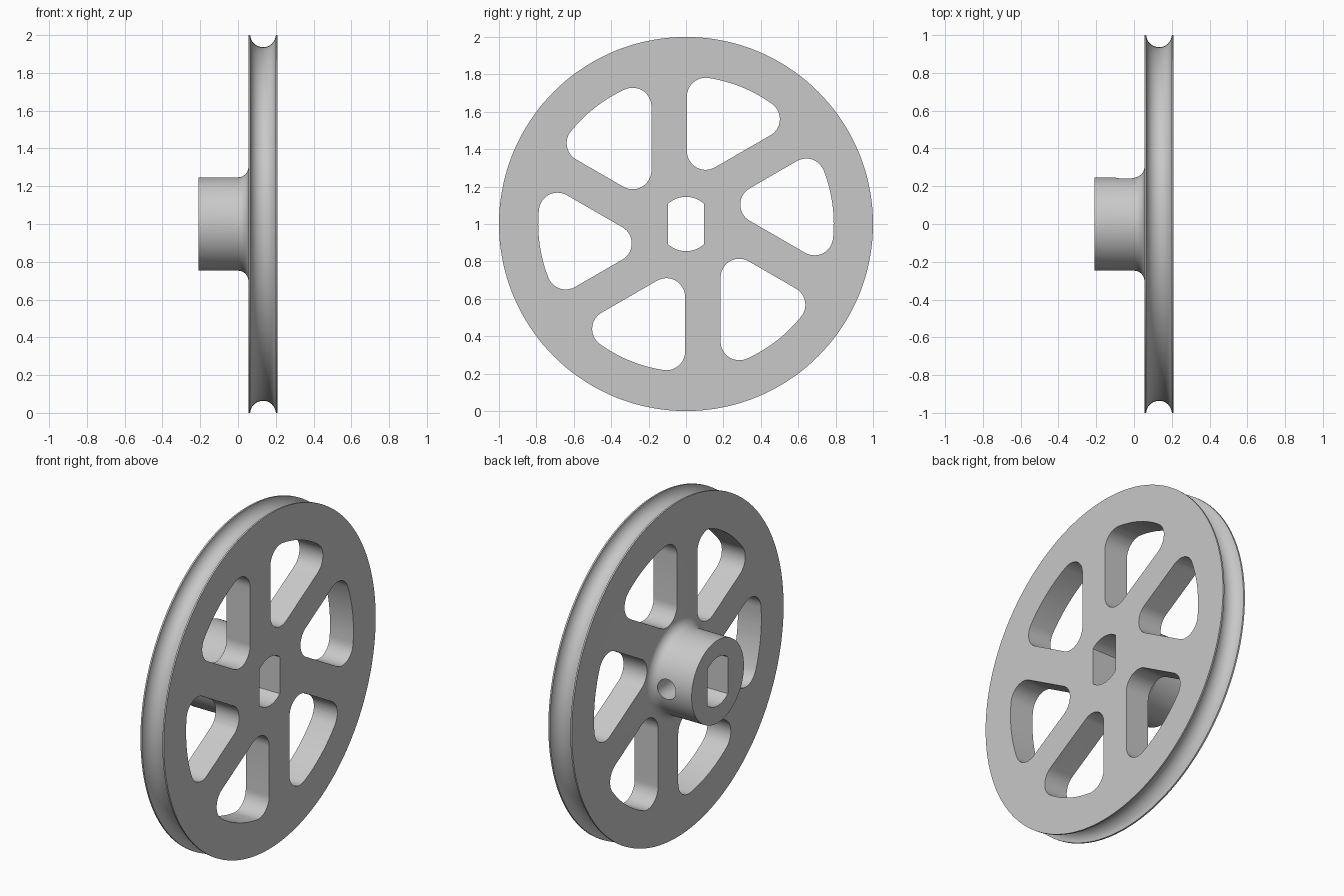
import bpy, bmesh
from math import sin, cos, atan2, hypot, pi, radians, sqrt
from mathutils import Matrix, Vector

if "Cube" in bpy.data.objects:
    bpy.data.objects.remove(bpy.data.objects["Cube"])

END = 0.21           # half of the overall width
RIM_X = 0.055        # inner face of the wheel disc
HUB_R = 0.247
FILLET = 0.055
POCKET_R = 0.79      # outer limit of the spoke openings
CORNER = 0.1

grey = bpy.data.materials.new("plain grey")
grey.use_nodes = True
color = (0.58, 0.58, 0.58, 1)
grey.diffuse_color = color
grey.node_tree.nodes["Principled BSDF"].inputs["Base Color"].default_value = color


def arc(cx, cy, r, a0, a1, n):
    """Points on an arc, angles in radians."""
    return [(cx + r * cos(a0 + (a1 - a0) * i / n),
             cy + r * sin(a0 + (a1 - a0) * i / n)) for i in range(n + 1)]


def make_object(name, bm):
    bmesh.ops.recalc_face_normals(bm, faces=bm.faces)
    mesh = bpy.data.meshes.new(name)
    bm.to_mesh(mesh)
    bm.free()
    mesh.materials.append(grey)
    obj = bpy.data.objects.new(name, mesh)
    obj.location.z = 1
    bpy.context.collection.objects.link(obj)
    return obj


def prisms(name, loops):
    """Closed y-z outlines extruded right through the wheel along x."""
    bm = bmesh.new()
    for loop in loops:
        face = bm.faces.new([bm.verts.new((-0.4, y, z)) for y, z in loop])
        new = bmesh.ops.extrude_face_region(bm, geom=[face])["geom"]
        bmesh.ops.translate(bm, vec=(0.8, 0, 0),
                            verts=[v for v in new if isinstance(v, bmesh.types.BMVert)])
        if not face.is_valid or len(face.link_loops if hasattr(face, "link_loops") else face.loops) == 0:
            continue
    bmesh.ops.holes_fill(bm, edges=[e for e in bm.edges if e.is_boundary])
    return make_object(name, bm)


# Wheel and hub: one turned profile, (x, radius), with a rounded belt groove
mid, groove = (RIM_X + END) / 2, 0.068
profile = [(-END, 0), (-END, HUB_R)]
profile += arc(RIM_X - FILLET, HUB_R + FILLET, FILLET, -pi / 2, 0, 8)
profile += [(RIM_X, 1)]
profile += arc(mid, 1.004, groove, pi + 0.06, 2 * pi - 0.06, 20)
profile += [(END, 1), (END, 0)]
bm = bmesh.new()
verts = [bm.verts.new((x, 0, r)) for x, r in profile]
edges = [bm.edges.new(pair) for pair in zip(verts, verts[1:])]
bmesh.ops.spin(bm, geom=verts + edges, cent=(0, 0, 0), axis=(1, 0, 0),
               angle=2 * pi, steps=144, use_merge=False)
bmesh.ops.remove_doubles(bm, verts=bm.verts, dist=0.0002)
wheel = make_object("grooved_wheel", bm)

# Six rounded openings between the offset spokes
near, far = 0.005 + CORNER, 0.185 + CORNER
reach = POCKET_R - CORNER
s30, c30 = 0.5, sqrt(3) / 2
inner = (near, (far + s30 * near) / c30)
along = sqrt(reach ** 2 - far ** 2)
right = (along * c30 - far * s30, along * s30 + far * c30)
top = (near, sqrt(reach ** 2 - near ** 2))
a_right, a_top = atan2(right[1], right[0]), atan2(top[1], top[0])
pocket = arc(*inner, CORNER, pi, 5 * pi / 3, 14)
pocket += arc(*right, CORNER, -pi / 3, a_right, 14)
pocket += arc(0, 0, POCKET_R, a_right, a_top, 14)[1:-1]
pocket += arc(*top, CORNER, a_top, pi, 12)
openings = []
for k in range(6):
    c, s = cos(k * pi / 3), sin(k * pi / 3)
    openings.append([(c * y - s * z, s * y + c * z) for y, z in pocket])
spoke_cutter = prisms("spoke_cutter", openings)

# Shaft bore with two flats
half = atan2(sqrt(0.145 ** 2 - 0.095 ** 2), 0.095)
bore = arc(0, 0, 0.145, half, pi - half, 16) + arc(0, 0, 0.145, pi + half, 2 * pi - half, 16)
bore_cutter = prisms("bore_cutter", [bore])

# Set screw hole through the back of the hub
bm = bmesh.new()
bmesh.ops.create_cone(bm, cap_ends=True, segments=32, radius1=0.06, radius2=0.06, depth=0.36,
                      matrix=Matrix.Translation((-0.045, 0.2, 0)) @ Matrix.Rotation(pi / 2, 4, "X"))
screw_cutter = make_object("screw_cutter", bm)

# Cut the openings
bpy.context.view_layer.objects.active = wheel
for cutter in (spoke_cutter, bore_cutter, screw_cutter):
    mod = wheel.modifiers.new(cutter.name, "BOOLEAN")
    mod.operation = "DIFFERENCE"
    mod.solver = "EXACT"
    mod.object = cutter
    cutter.hide_render = True
    bpy.ops.object.modifier_apply(modifier=mod.name)
    bpy.data.objects.remove(cutter)

bpy.ops.object.select_all(action="DESELECT")
wheel.select_set(True)
bpy.ops.object.shade_smooth_by_angle(angle=radians(30))
